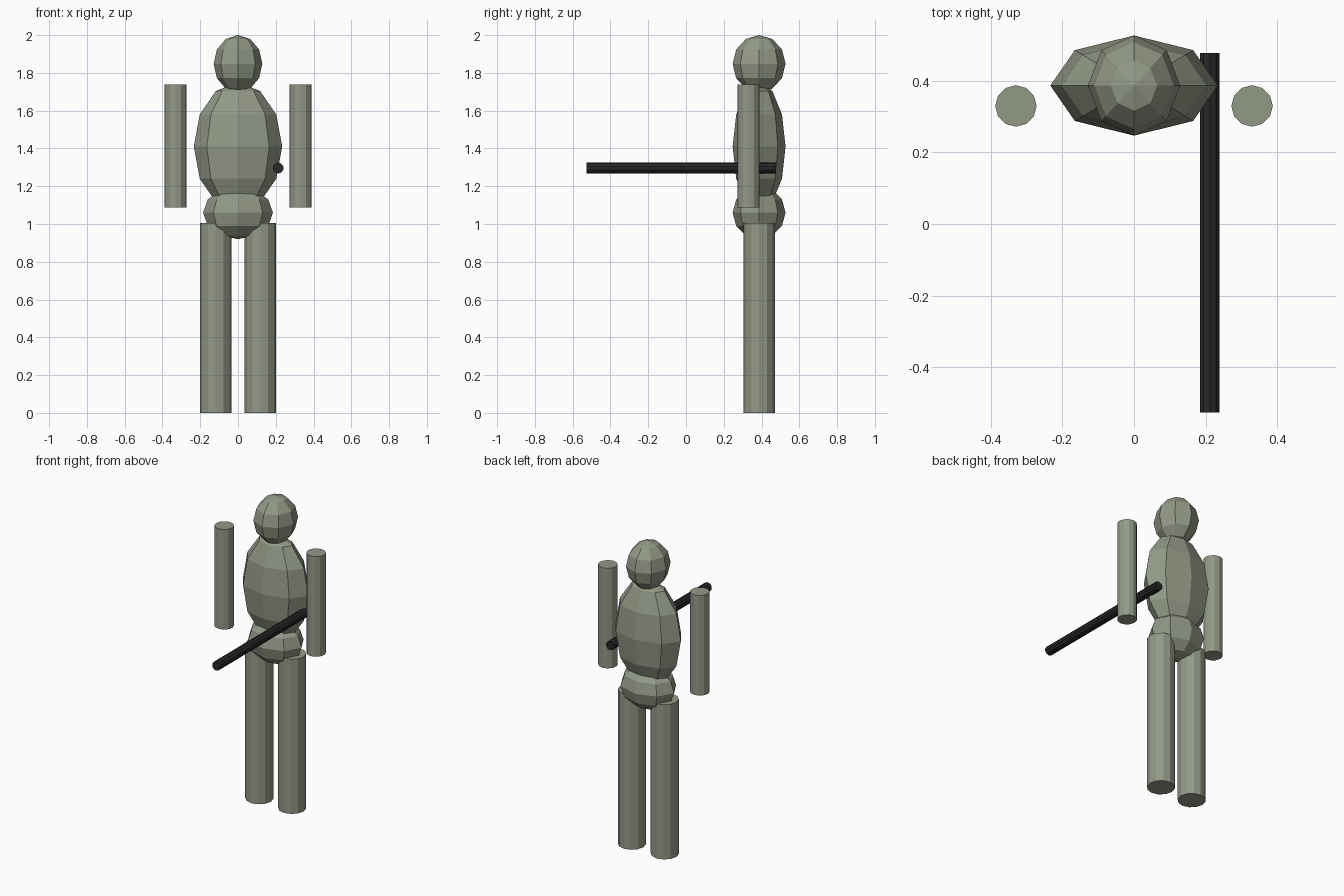
import bpy, math
from mathutils import Matrix
import bmesh

if "Cube" in bpy.data.objects:
    bpy.data.objects.remove(bpy.data.objects["Cube"])


def material(name, color):
    m = bpy.data.materials.new(name)
    m.diffuse_color = (*color, 1)
    m.use_nodes = True
    m.node_tree.nodes["Principled BSDF"].inputs["Base Color"].default_value = m.diffuse_color
    return m


GREEN = material("olive_grey", (0.29, 0.32, 0.24))
DARK = material("near_black", (0.02, 0.02, 0.02))


def finish(name, bm, mat):
    me = bpy.data.meshes.new(name)
    bm.to_mesh(me)
    bm.free()
    me.materials.append(mat)
    ob = bpy.data.objects.new(name, me)
    bpy.context.collection.objects.link(ob)
    return ob


def ball(name, centre, radii):
    # low-poly ellipsoid, 8 segments by 6 rings
    bm = bmesh.new()
    m = Matrix.Translation(centre) @ Matrix.Diagonal((*radii, 1))
    bmesh.ops.create_uvsphere(bm, u_segments=8, v_segments=6, radius=1, matrix=m)
    finish(name, bm, GREEN)


def rod(name, centre, r, length, sides, mat, rot=Matrix.Identity(4)):
    bm = bmesh.new()
    bmesh.ops.create_cone(bm, cap_ends=True, segments=sides, radius1=r, radius2=r,
                          depth=length, matrix=Matrix.Translation(centre) @ rot)
    finish(name, bm, mat)


Y = 0.387  # body depth position

# Head, torso and hips
ball("head", (0, Y, 1.848), (0.129, 0.14, 0.152))
ball("torso", (0, Y, 1.41), (0.234, 0.14, 0.34))
ball("hips", (0, Y, 1.06), (0.185, 0.14, 0.14))

# Arms and legs on both sides
for side, s in (("left", 1), ("right", -1)):
    rod(side + "_arm", (s * 0.33, 0.33, 1.413), 0.058, 0.65, 12, GREEN)
    rod(side + "_leg", (s * 0.118, Y, 0.5025), 0.083, 1.005, 12, GREEN)

# Straight barrel held at the side, pointing forward
rod("barrel", (0.212, -0.025, 1.296), 0.029, 1.005, 10, DARK,
    Matrix.Rotation(math.pi / 2, 4, 'X'))
